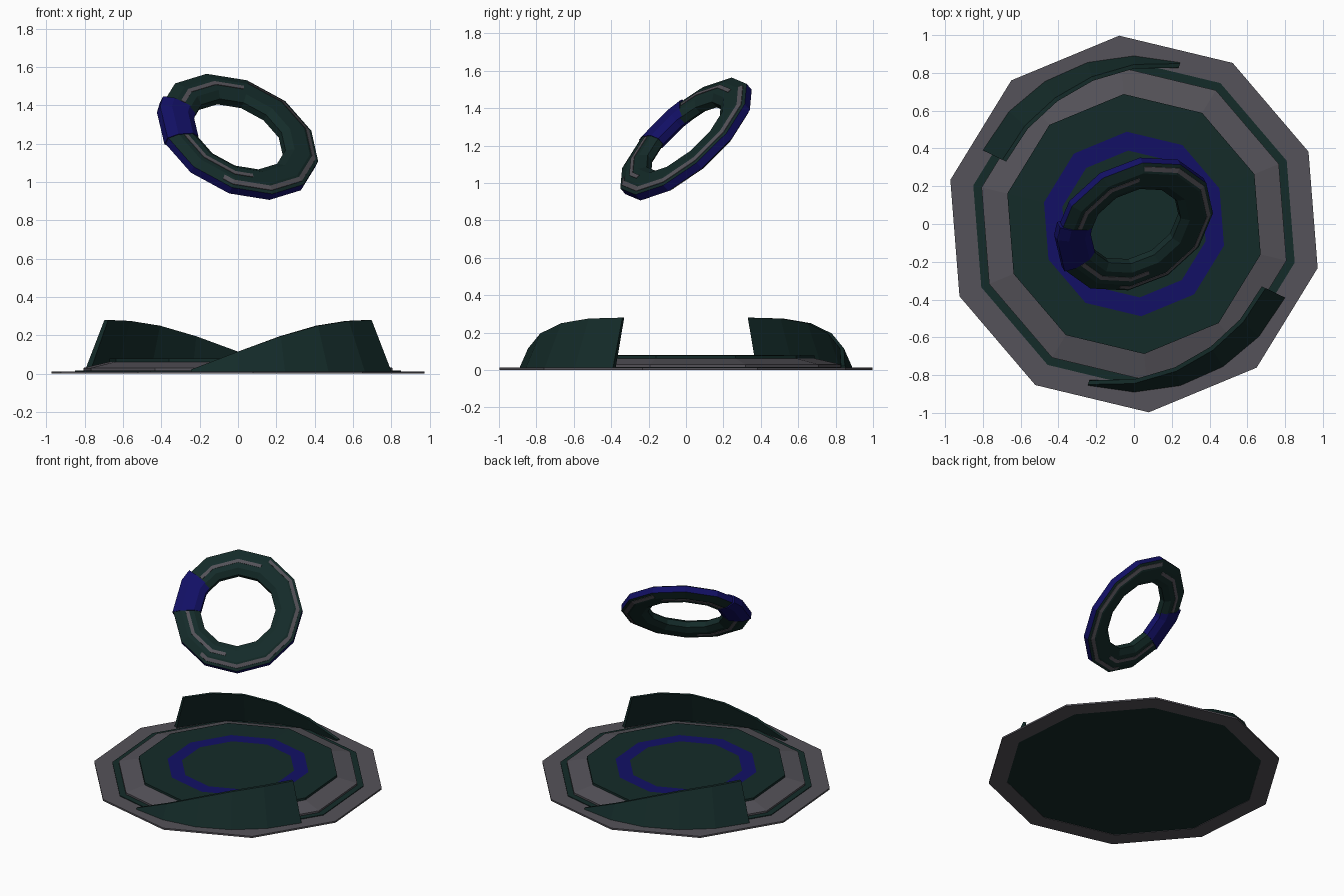
import bpy, bmesh
from math import sin, cos, radians
from mathutils import Matrix, Vector

if "Cube" in bpy.data.objects:
    bpy.data.objects.remove(bpy.data.objects["Cube"])


def make_material(name, rgb):
    m = bpy.data.materials.new(name)
    m.use_nodes = True
    m.diffuse_color = (*rgb, 1)
    bsdf = next(n for n in m.node_tree.nodes if n.type == 'BSDF_PRINCIPLED')
    bsdf.inputs["Base Color"].default_value = (*rgb, 1)
    return m


MATS = [make_material("dark teal", (0.007, 0.024, 0.022)),
        make_material("deep blue", (0.006, 0.005, 0.13)),
        make_material("warm grey", (0.09, 0.085, 0.1))]
TEAL, BLUE, GREY = range(3)


def sweep(name, sections, colours, closed_path, matrix=Matrix()):
    """Skin a list of closed (x, y, z) sections; one colour per section edge."""
    bm = bmesh.new()
    rings = [[bm.verts.new(p) for p in s] for s in sections]
    k = len(colours)
    n = len(rings)
    for i in range(n if closed_path else n - 1):
        a, b = rings[i], rings[(i + 1) % n]
        for j in range(k):
            f = bm.faces.new((a[j], b[j], b[(j + 1) % k], a[(j + 1) % k]))
            f.material_index = colours[j]
    if not closed_path:
        for end in (rings[0], rings[-1]):
            bm.faces.new(end).material_index = colours[0]
    bmesh.ops.remove_doubles(bm, verts=bm.verts, dist=1e-5)
    bmesh.ops.recalc_face_normals(bm, faces=bm.faces)
    me = bpy.data.meshes.new(name)
    bm.to_mesh(me)
    bm.free()
    for m in MATS:
        me.materials.append(m)
    ob = bpy.data.objects.new(name, me)
    ob.matrix_world = matrix
    bpy.context.collection.objects.link(ob)
    return ob


def section(profile, degrees):
    a = radians(degrees)
    return [(r * cos(a), r * sin(a), z) for r, z in profile]


def lathe(name, profile, colours, angles, closed=True, matrix=Matrix()):
    return sweep(name, [section(profile, a) for a in angles], colours, closed, matrix)


# Ten-sided base: outer rim, lower plate, stepped platform with a blue band
deca = [94.5 + 36 * i for i in range(10)]
lathe("base_rim", [(0.875, 0), (1, 0), (1, 0.012), (0.875, 0.012)], [GREY] * 4, deca)
lathe("base_plate", [(0, 0.003), (0.875, 0.003), (0.875, 0.017), (0, 0.017)],
      [TEAL] * 4, deca)
lathe("platform_skirt", [(0, 0.015), (0.83, 0.015), (0.83, 0.03), (0.69, 0.062), (0, 0.062)],
      [GREY] * 5, deca)
lathe("platform_top",
      [(0, 0.06), (0.69, 0.06), (0.69, 0.078), (0.49, 0.08), (0.39, 0.08), (0, 0.08)],
      [TEAL, TEAL, TEAL, BLUE, TEAL, TEAL], deca)

# Two curved walls that lean inward and taper down along the arc
heights = [0.28, 0.275, 0.25, 0.195, 0.115, 0.022]
for name, turn in (("back_wall", 0), ("front_wall", 180)):
    walls = []
    for i, h in enumerate(heights):
        top = 0.893 - 0.42 * h
        walls.append(section([(0.893, 0.005), (top, h), (top - 0.022, h), (0.86, 0.005)],
                             154 - 16 * i + turn))
    sweep(name, walls, [TEAL] * 4, False)

# Tilted floating ring with a blue outer edge
normal = Vector((0.35, -0.62, 0.70)).normalized()
u = Vector((-normal.y, normal.x, 0)).normalized()
v = normal.cross(u)
tilt = Matrix.Translation((0, 0, 1.235)) @ Matrix((u, v, normal)).transposed().to_4x4()
half = [(0.44, 0.022), (0.385, 0.045), (0.30, 0.045), (0.258, 0.02)]
tube = half + [(r, -z) for r, z in reversed(half)]
twelve = [3 + 30 * i for i in range(12)]
lathe("floating_ring", tube, [TEAL] * 7 + [BLUE], twelve, True, tilt)

# Blue sleeve around one part of the ring
mid = 0.35
sleeve = [(mid + (r - mid) * 1.05, z * 1.08) for r, z in tube]
lathe("ring_sleeve", sleeve, [BLUE] * 8, [142, 153, 184], False, tilt)


# Thin grey inlays on both faces of the ring
def surface(r):
    return 0.045 if r <= 0.385 else 0.045 - (r - 0.385) * 0.42


def facet_scale(degrees):
    return cos(radians(15)) / cos(radians((degrees - 3) % 30 - 15))


for name, r, start, end in (("upper_inlay", 0.35, 66, 141), ("lower_inlay", 0.345, 185, 260),
                            ("outer_inlay", 0.41, -125, 62)):
    stops = sorted({start, end} | {a for t in (-360, 0) for a in (x + t for x in twelve)
                                   if start < a < end})
    for side, s in (("front", 1), ("back", -1)):
        strip = []
        for a in stops:
            lo, hi = r - 0.012, r + 0.012
            pts = [(lo, surface(lo) - 0.003), (hi, surface(hi) - 0.003),
                   (hi, surface(hi) + 0.003), (lo, surface(lo) + 0.003)]
            k = facet_scale(a)
            strip.append(section([(p * k, z * s) for p, z in pts], a))
        sweep(f"{side}_{name}", strip, [GREY] * 4, False, tilt)
